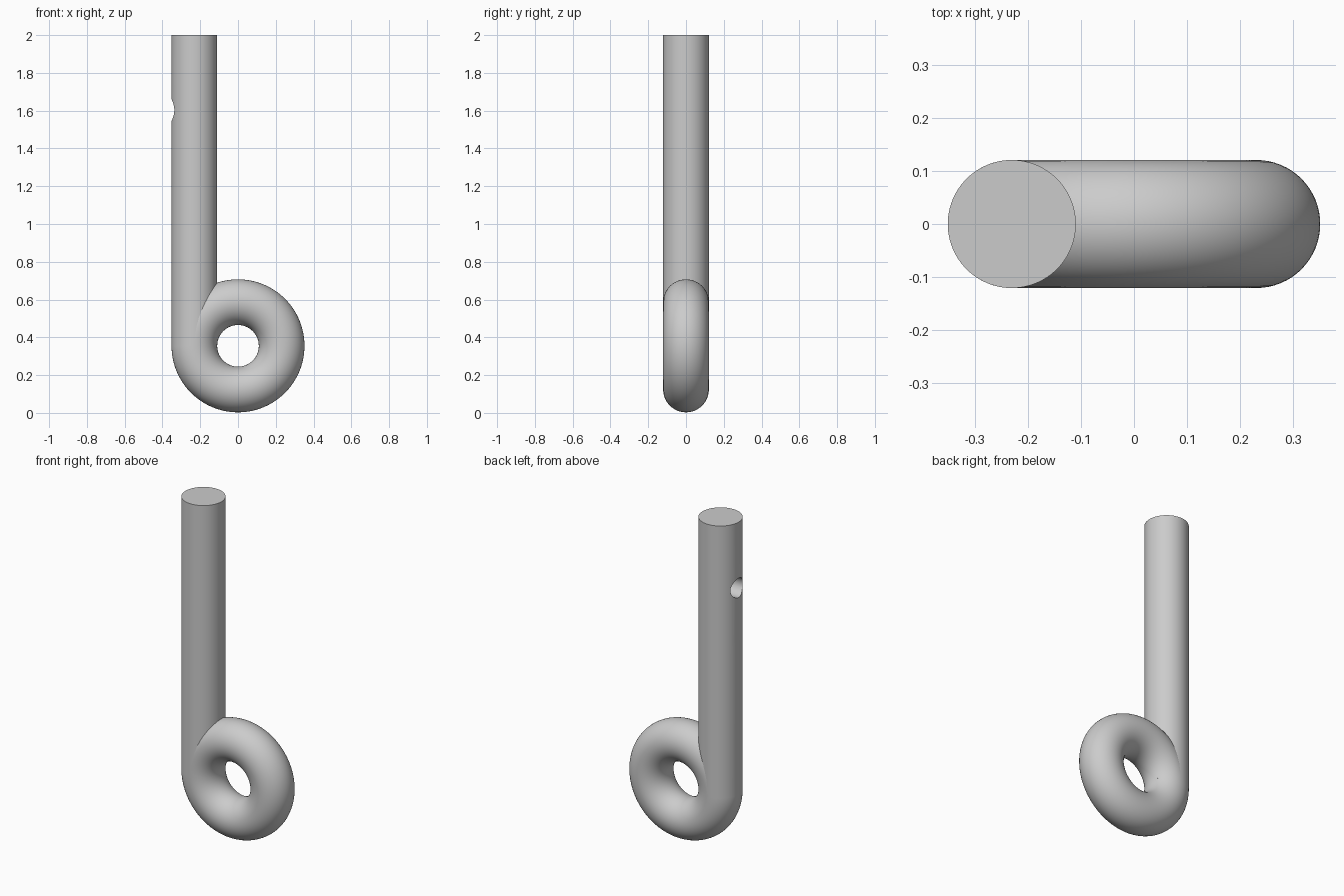
import bpy
import math

cube = bpy.data.objects.get("Cube")
if cube:
    bpy.data.objects.remove(cube, do_unlink=True)

ROD = 0.121            # rod radius
BEND = 0.231           # radius of the eye's centre line
EYE_Z = BEND + ROD + 0.003
TOP = 2.0
HOLE_R = 0.058
HOLE_Z = 1.603

steel = bpy.data.materials.new("grey steel")
steel.use_nodes = True
colour = (0.6, 0.6, 0.6, 1)
steel.diffuse_color = colour
steel.node_tree.nodes["Principled BSDF"].inputs["Base Color"].default_value = colour


def finish(name):
    obj = bpy.context.object
    obj.name = name
    obj.data.materials.clear()
    obj.data.materials.append(steel)
    return obj


def smooth(obj):
    bpy.ops.object.select_all(action="DESELECT")
    obj.select_set(True)
    bpy.context.view_layer.objects.active = obj
    bpy.ops.object.shade_smooth_by_angle(angle=math.radians(30))


# Ring-shaped eye, standing upright
bpy.ops.mesh.primitive_torus_add(
    major_radius=BEND, minor_radius=ROD, major_segments=128, minor_segments=64,
    location=(0, 0, EYE_Z), rotation=(math.pi / 2, 0, 0))
eye = finish("eye_ring")
smooth(eye)

# Straight shank rising tangentially from the eye
bpy.ops.mesh.primitive_cylinder_add(
    vertices=96, radius=ROD, depth=TOP - EYE_Z,
    location=(-BEND, 0, (TOP + EYE_Z) / 2))
shank = finish("shank")

# Blind cross hole drilled into the outer side of the shank
bpy.ops.mesh.primitive_cylinder_add(
    vertices=48, radius=HOLE_R, depth=2 * ROD,
    location=(-BEND - ROD, 0, HOLE_Z), rotation=(0, math.pi / 2, 0))
drill = finish("hole_cutter")
drill.hide_render = True

cut = shank.modifiers.new("cross_hole", "BOOLEAN")
cut.operation = "DIFFERENCE"
cut.solver = "EXACT"
cut.object = drill
bpy.context.view_layer.objects.active = shank
bpy.ops.object.modifier_apply(modifier=cut.name)
bpy.data.objects.remove(drill, do_unlink=True)
smooth(shank)
